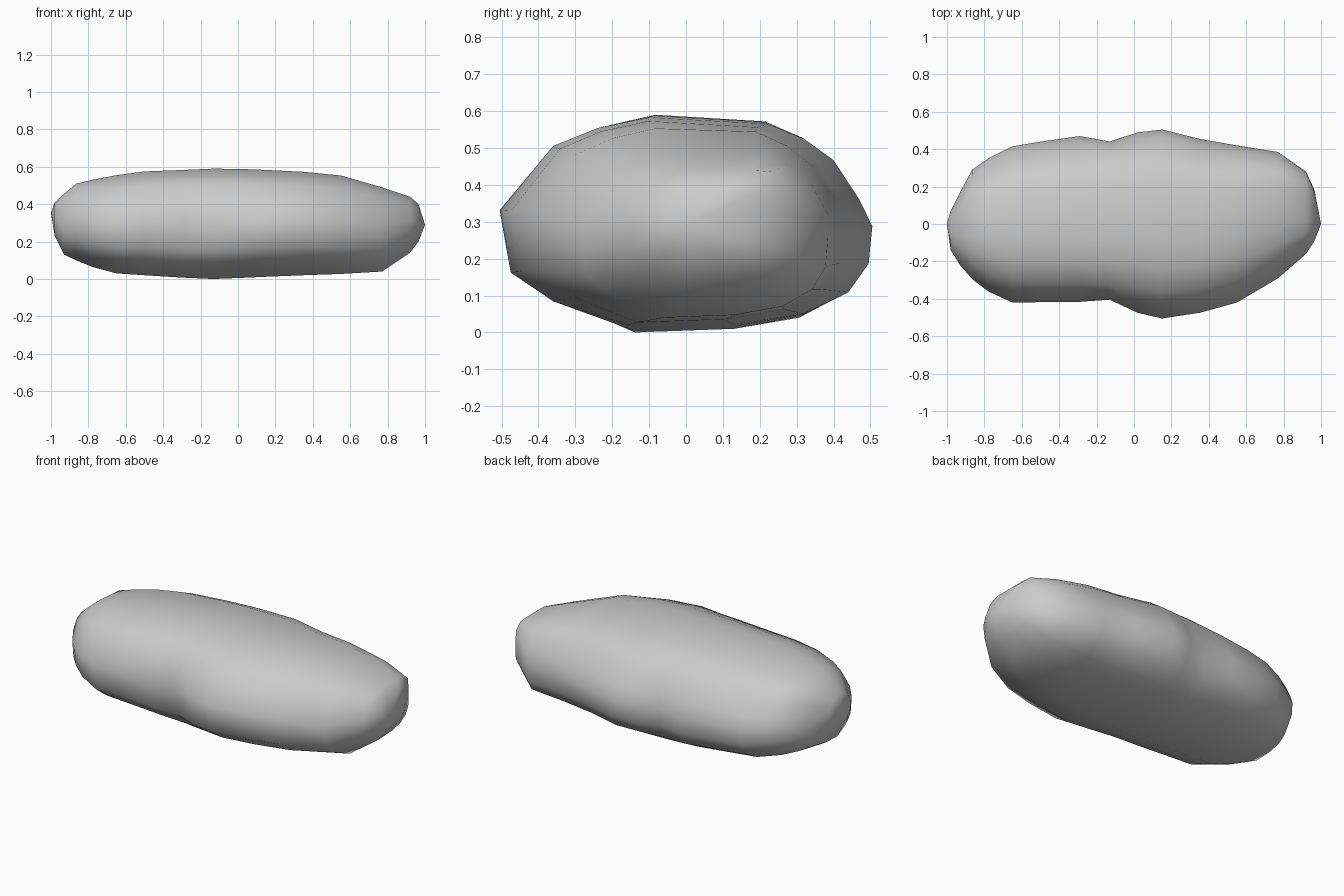
import bpy, bmesh

# Typical cross-section of the stone (y, z), counter-clockwise seen from the right
PROFILE = [(-.505, .33), (-.49, .24), (-.475, .155), (-.36, .075), (-.16, 0), (.13, .01),
           (.32, .04), (.44, .10), (.495, .18), (.505, .285), (.47, .36), (.40, .47),
           (.32, .53), (.22, .572), (-.10, .59), (-.24, .56), (-.36, .51)]
# Normalised to 0..1 in both directions
UNIT = [((y + .505) / 1.01, z / .59) for y, z in PROFILE]

# Stations: x, front y, back y, bottom z, top z, front dent, back dent, squareness of back top
STATIONS = [
    (-.98, -.14, .07, .23, .41, 0, 0, 0),
    (-.93, -.22, .17, .13, .455, 0, 0, 0),
    (-.865, -.295, .29, .10, .51, 0, 0, 0),
    (-.78, -.36, .35, .065, .53, 0, 0, 0),
    (-.65, -.42, .415, .03, .555, 0, 0, 0),
    (-.50, -.435, .44, .02, .575, .02, 0, 0),
    (-.29, -.45, .47, .007, .583, .04, 0, 0),
    (-.13, -.46, .48, 0, .59, .065, .04, 0),
    (.02, -.475, .49, .006, .588, 0, 0, 0),
    (.15, -.505, .505, .012, .583, 0, 0, 0),
    (.35, -.475, .455, .02, .573, 0, 0, 0),
    (.55, -.42, .42, .027, .553, 0, 0, .03),
    (.77, -.29, .385, .04, .49, 0, 0, .08),
    (.92, -.16, .28, .14, .44, 0, 0, .22),
    (.965, -.09, .18, .20, .40, 0, 0, .22),
]


def ring_point(u, v, y0, y1, z0, z1, dent0, dent1, square):
    # Dents bite only at mid height; the back top corner is fuller at the right end
    bite = max(0, 1 - ((v - .42) / .36) ** 2)
    if u > .6 and v > .5:
        u = min(1, .5 + (u - .5) * (1 + square))
        v = min(1, .5 + (v - .5) * (1 + square))
    a, b = y0 + dent0 * bite, y1 - dent1 * bite
    return a + u * (b - a), z0 + v * (z1 - z0)


# Stone body: rings skinned together with pointed end fans
bm = bmesh.new()
rings = [[bm.verts.new((x, *ring_point(u, v, *shape))) for u, v in UNIT]
         for x, *shape in STATIONS]
n = len(UNIT)
for a, b in zip(rings, rings[1:]):
    for i in range(n):
        j = (i + 1) % n
        bm.faces.new((a[i], a[j], b[j], b[i]))
for ring, tip in ((rings[0], (-1, 0, .35)), (rings[-1], (1, 0, .29))):
    t = bm.verts.new(tip)
    for i in range(n):
        bm.faces.new((ring[i], ring[(i + 1) % n], t))
bmesh.ops.recalc_face_normals(bm, faces=bm.faces)
for f in bm.faces:
    f.smooth = True
mesh = bpy.data.meshes.new("stone")
bm.to_mesh(mesh)
bm.free()
stone = bpy.data.objects.new("stone", mesh)
bpy.context.collection.objects.link(stone)
